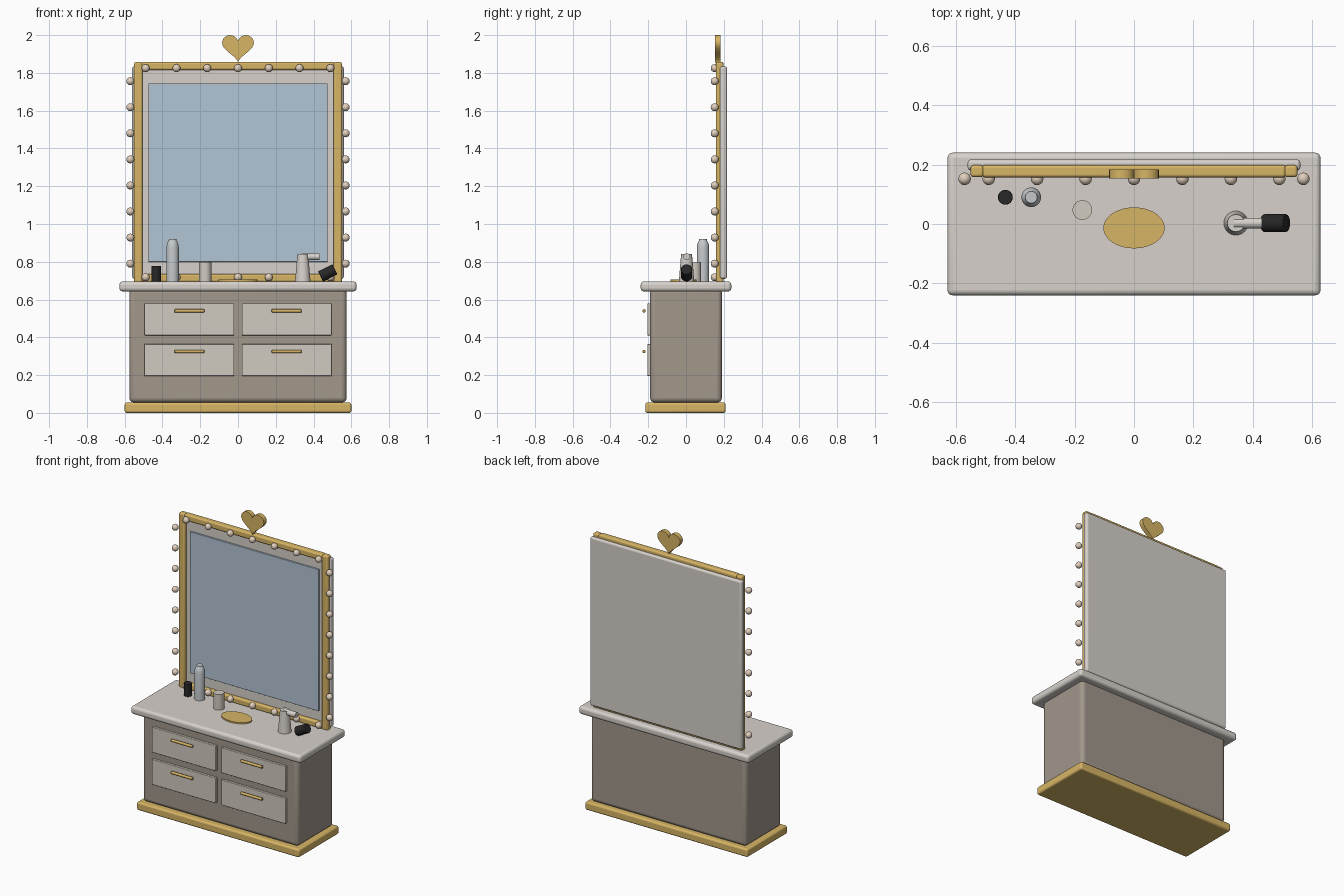
import bpy, bmesh, math
from mathutils import Matrix

if "Cube" in bpy.data.objects:
    bpy.data.objects.remove(bpy.data.objects["Cube"])


def material(name, r, g, b):
    m = bpy.data.materials.new(name)
    m.diffuse_color = (r, g, b, 1)
    m.use_nodes = True
    m.node_tree.nodes["Principled BSDF"].inputs["Base Color"].default_value = m.diffuse_color
    return m


GOLD = material("gold", 0.68, 0.46, 0.13)
TAUPE = material("taupe", 0.36, 0.31, 0.26)
CREAM = material("cream", 0.64, 0.60, 0.53)
STONE = material("stone", 0.68, 0.64, 0.60)
GLASS = material("mirror_blue", 0.45, 0.56, 0.66)
PEARL = material("pearl", 0.75, 0.62, 0.50)
BLACK = material("black", 0.02, 0.02, 0.02)
SILVER = material("silver", 0.55, 0.58, 0.60)


def finish(name, bm, mat, bevel=0, segments=4):
    me = bpy.data.meshes.new(name)
    bmesh.ops.recalc_face_normals(bm, faces=bm.faces)
    bm.to_mesh(me)
    bm.free()
    ob = bpy.data.objects.new(name, me)
    bpy.context.collection.objects.link(ob)
    me.materials.append(mat)
    if bevel:
        mod = ob.modifiers.new("round_edges", "BEVEL")
        mod.width, mod.segments = bevel, segments
    bpy.ops.object.select_all(action="DESELECT")
    ob.select_set(True)
    bpy.context.view_layer.objects.active = ob
    bpy.ops.object.shade_smooth_by_angle(angle=math.radians(35))
    return ob


def box(name, x, y, z, mat, bevel=0):
    """Box from (min, max) ranges on each axis."""
    bm = bmesh.new()
    centre = [(a + b) / 2 for a, b in (x, y, z)]
    size = [b - a for a, b in (x, y, z)]
    bmesh.ops.create_cube(bm, size=1, matrix=Matrix.Translation(centre) @ Matrix.Diagonal((*size, 1)))
    return finish(name, bm, mat, bevel)


def rod(name, centre, r, length, mat, tilt=0, r2=None, bevel=0, sides=32, scale_y=1):
    """Cylinder or cone, tilted about the y axis."""
    bm = bmesh.new()
    bmesh.ops.create_cone(bm, cap_ends=True, segments=sides, radius1=r,
                          radius2=r if r2 is None else r2, depth=length,
                          matrix=Matrix.Translation(centre) @ Matrix.Rotation(math.radians(tilt), 4, "Y")
                          @ Matrix.Diagonal((1, scale_y, 1, 1)))
    ob = finish(name, bm, mat, bevel, 2)
    if bevel:
        ob.modifiers[0].limit_method = "ANGLE"
    return ob


def lathe(name, x, y, profile, mat, sides=32):
    """Revolve (radius, z) points about a vertical axis, closing both ends."""
    bm = bmesh.new()
    rings = [[bm.verts.new((x + r * math.cos(math.tau * i / sides), y + r * math.sin(math.tau * i / sides), z))
              for i in range(sides)] for r, z in profile]
    for a, b in zip(rings, rings[1:]):
        for i in range(sides):
            j = (i + 1) % sides
            bm.faces.new((a[i], a[j], b[j], b[i]))
    bm.faces.new(rings[0])
    bm.faces.new(rings[-1])
    return finish(name, bm, mat)


def bulb(x, z):
    bm = bmesh.new()
    bmesh.ops.create_uvsphere(bm, u_segments=20, v_segments=12, radius=0.021,
                              matrix=Matrix.Translation((x, 0.152, z)))
    finish("bulb", bm, PEARL)


# cabinet
box("plinth", (-0.6, 0.6), (-0.215, 0.21), (0, 0.055), GOLD, 0.012)
box("cabinet_body", (-0.575, 0.575), (-0.19, 0.19), (0.055, 0.66), TAUPE, 0.025)
box("table_top", (-0.628, 0.628), (-0.24, 0.24), (0.643, 0.696), STONE, 0.018)

# drawers and handles
for side in (-1, 1):
    for z in (0.28, 0.495):
        cx = side * 0.2575
        box("drawer_front", (cx - 0.2375, cx + 0.2375), (-0.205, -0.18), (z - 0.085, z + 0.085), CREAM, 0.004)
        rod("drawer_handle", (cx, -0.222, z + 0.045), 0.009, 0.158, GOLD, 90, bevel=0.003, sides=16)

# mirror board, glass and gilt frame
box("mirror_board", (-0.56, 0.56), (0.18, 0.217), (0.71, 1.835), STONE, 0.012)
box("mirror_glass", (-0.475, 0.475), (0.17, 0.19), (0.8, 1.745), GLASS, 0.002)
for side in (-1, 1):
    x = side * 0.528
    box("frame_post", (x - 0.022, x + 0.022), (0.158, 0.198), (0.69, 1.857), GOLD, 0.01)
for z in (0.714, 1.837):
    box("frame_rail", (-0.511, 0.511), (0.157, 0.199), (z - 0.021, z + 0.021), GOLD, 0.01)

# bulbs
for i in range(8):
    for side in (-1, 1):
        bulb(side * 0.57, 0.79 + i * 0.138)
for i in range(7):
    for z in (0.718, 1.825):
        bulb(-0.489 + i * 0.163, z)

# heart finial
bm = bmesh.new()
pts = []
for i in range(48):
    t = math.tau * i / 48
    hz = 13 * math.cos(t) - 5 * math.cos(2 * t) - 2 * math.cos(3 * t) - math.cos(4 * t)
    pts.append((0.084 * math.sin(t) ** 3, 0.153, 1.856 + (hz + 17) * 0.144 / 28.95))
face = bm.faces.new([bm.verts.new(p) for p in pts])
top = bmesh.ops.extrude_face_region(bm, geom=[face], use_keep_orig=True)
bmesh.ops.translate(bm, verts=[v for v in top["geom"] if isinstance(v, bmesh.types.BMVert)], vec=(0, 0.03, 0))
finish("heart_finial", bm, GOLD)

# toiletries on the table
rod("dark_pot", (-0.433, 0.09, 0.736), 0.025, 0.085, BLACK, bevel=0.002)
lathe("spray_bottle", -0.346, 0.09, [(0.033, 0.69), (0.033, 0.875), (0.030, 0.893), (0.025, 0.906),
                                    (0.021, 0.911), (0.020, 0.92)], SILVER)
rod("tumbler", (-0.174, 0.047, 0.746), 0.033, 0.108, CREAM)
rod("oval_tray", (0, -0.013, 0.699), 0.103, 0.012, GOLD, sides=48, scale_y=0.67)

# hair dryer stand
rod("dryer_body", (0.343, 0.003, 0.766), 0.041, 0.148, STONE, r2=0.029)
rod("dryer_nozzle", (0.384, 0.003, 0.827), 0.018, 0.094, STONE, 90)
rod("dryer_handle", (0.475, 0.003, 0.741), 0.03, 0.085, BLACK, 63, bevel=0.003)
